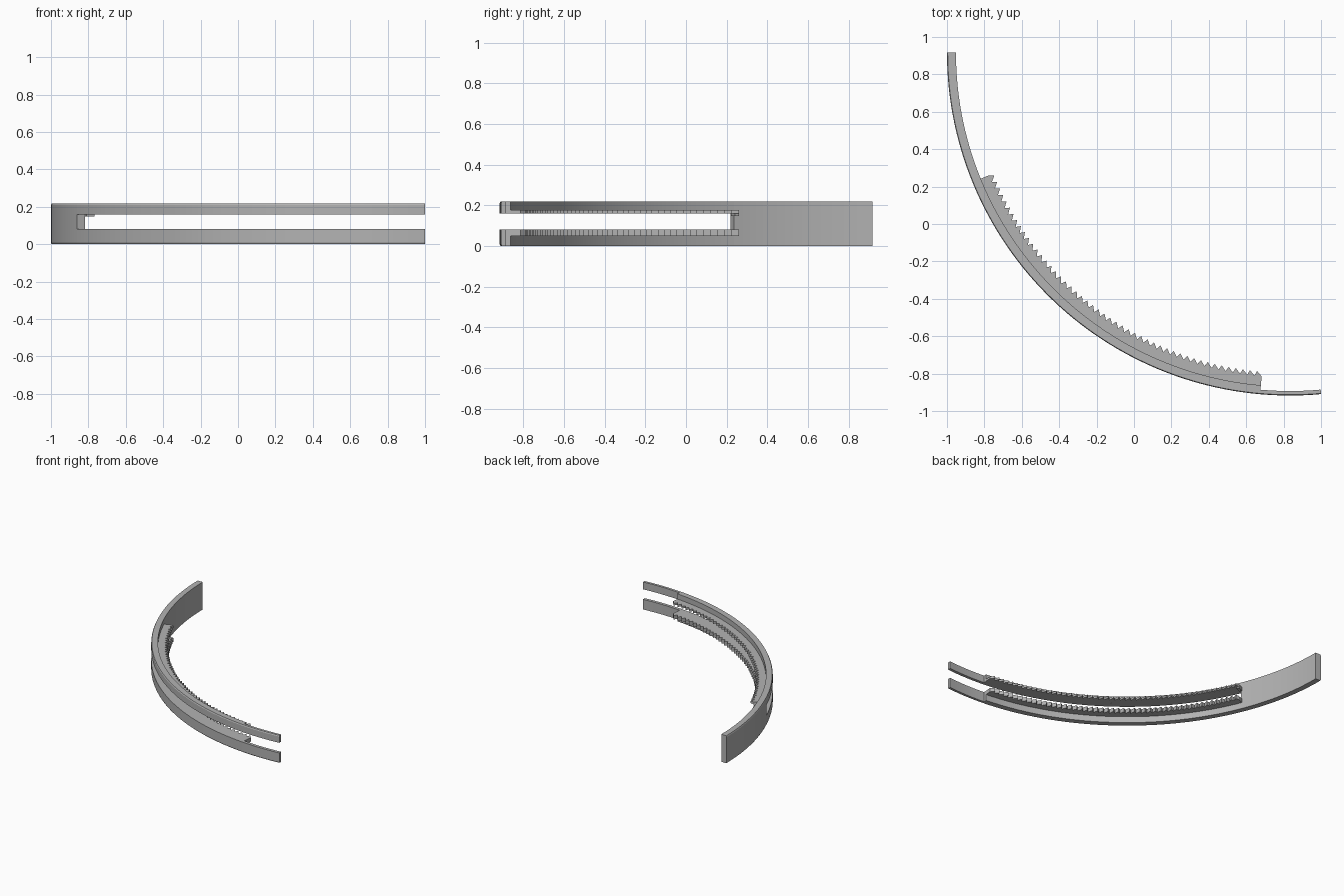
import bpy, bmesh
from math import sin, cos, radians

cube = bpy.data.objects.get("Cube")
if cube:
    bpy.data.objects.remove(cube, do_unlink=True)

R = 1.834                      # outer radius of the strap
CX, CY = R - 1, 0.917          # centre of the arc
R_IN, R_THIN = R - 0.048, R - 0.024
R_ROOT, R_TIP = R - 0.096, R - 0.122
HEIGHT, SLOT_LOW, SLOT_HIGH = 0.218, 0.08, 0.16
A_END, A_SLOT, A_THIN, A_TIP = 180, 202.4, 265, 275.2
TEETH = 49

grey = bpy.data.materials.new("plain_grey")
grey.use_nodes = True
colour = (0.45, 0.45, 0.45, 1)
grey.diffuse_color = colour
grey.node_tree.nodes["Principled BSDF"].inputs["Base Color"].default_value = colour


def sweep(name, stations, smooth=True):
    """Join (angle, [(radius, z), ...]) cross-sections around the arc."""
    bm = bmesh.new()
    rings = []
    for angle, section in stations:
        a = radians(angle)
        rings.append([bm.verts.new((CX + r * cos(a), CY + r * sin(a), z))
                      for r, z in section])
    for p, q in zip(rings, rings[1:]):
        for i in range(len(p)):
            j = (i + 1) % len(p)
            bm.faces.new((p[i], p[j], q[j], q[i]))
    bm.faces.new(rings[0])
    bm.faces.new(rings[-1])
    bmesh.ops.recalc_face_normals(bm, faces=bm.faces)
    mesh = bpy.data.meshes.new(name)
    bm.to_mesh(mesh)
    bm.free()
    mesh.materials.append(grey)
    obj = bpy.data.objects.new(name, mesh)
    bpy.context.collection.objects.link(obj)
    if smooth:
        bpy.ops.object.select_all(action='DESELECT')
        obj.select_set(True)
        bpy.context.view_layer.objects.active = obj
        bpy.ops.object.shade_smooth_by_angle(angle=radians(20))
    return obj


def arc(name, a0, a1, section, step=1.5):
    n = max(2, round((a1 - a0) / step))
    return sweep(name, [(a0 + (a1 - a0) * i / n, section) for i in range(n + 1)])


def band(r_in, z0, z1, low_edge=True, high_edge=True):
    """Strap section with small chamfers on its outer free edges."""
    c = 0.004
    pts = [(r_in, z0)]
    pts += [(R - c, z0), (R, z0 + 2 * c)] if low_edge else [(R, z0)]
    pts += [(R, z1 - 2 * c), (R - c, z1)] if high_edge else [(R, z1)]
    return pts + [(r_in, z1)]


# Solid head of the strap
arc("solid_strap_end", A_END, A_SLOT, band(R_IN, 0, HEIGHT))

# Two rails either side of the slot, each with a thin tongue and a toothed rack
rails = (("lower", 0, SLOT_LOW, True, False, 0.049, SLOT_LOW),
         ("upper", SLOT_HIGH, HEIGHT, False, True, SLOT_HIGH, 0.177))
pitch = (A_THIN - A_SLOT + 0.2) / TEETH
for side, z0, z1, low, high, t0, t1 in rails:
    arc(side + "_rail", A_SLOT, A_THIN, band(R_IN, z0, z1, low, high))
    arc(side + "_tongue", A_THIN, A_TIP, band(R_THIN, z0, z1, low, high))

    # Ratchet teeth: steep on the head side, sloping towards the tongue
    stations = []
    for k in range(TEETH):
        for part, r in ((0, R_ROOT), (0.3, R_TIP)):
            angle = A_SLOT - 0.2 + (k + part) * pitch
            stations.append((angle, [(R_IN, t0), (R_IN, t1), (r, t1), (r, t0)]))
    stations.append((A_THIN, [(R_IN, t0), (R_IN, t1), (R_ROOT, t1), (R_ROOT, t0)]))
    sweep(side + "_rack", stations, smooth=False)

# Small lip beneath the first upper tooth
lip_z = SLOT_HIGH - 0.012
arc("slot_lip", A_SLOT - 0.2, A_SLOT + 0.5,
    [(R_IN, lip_z), (R_IN, SLOT_HIGH), (R_ROOT, SLOT_HIGH), (R_ROOT, lip_z)])
